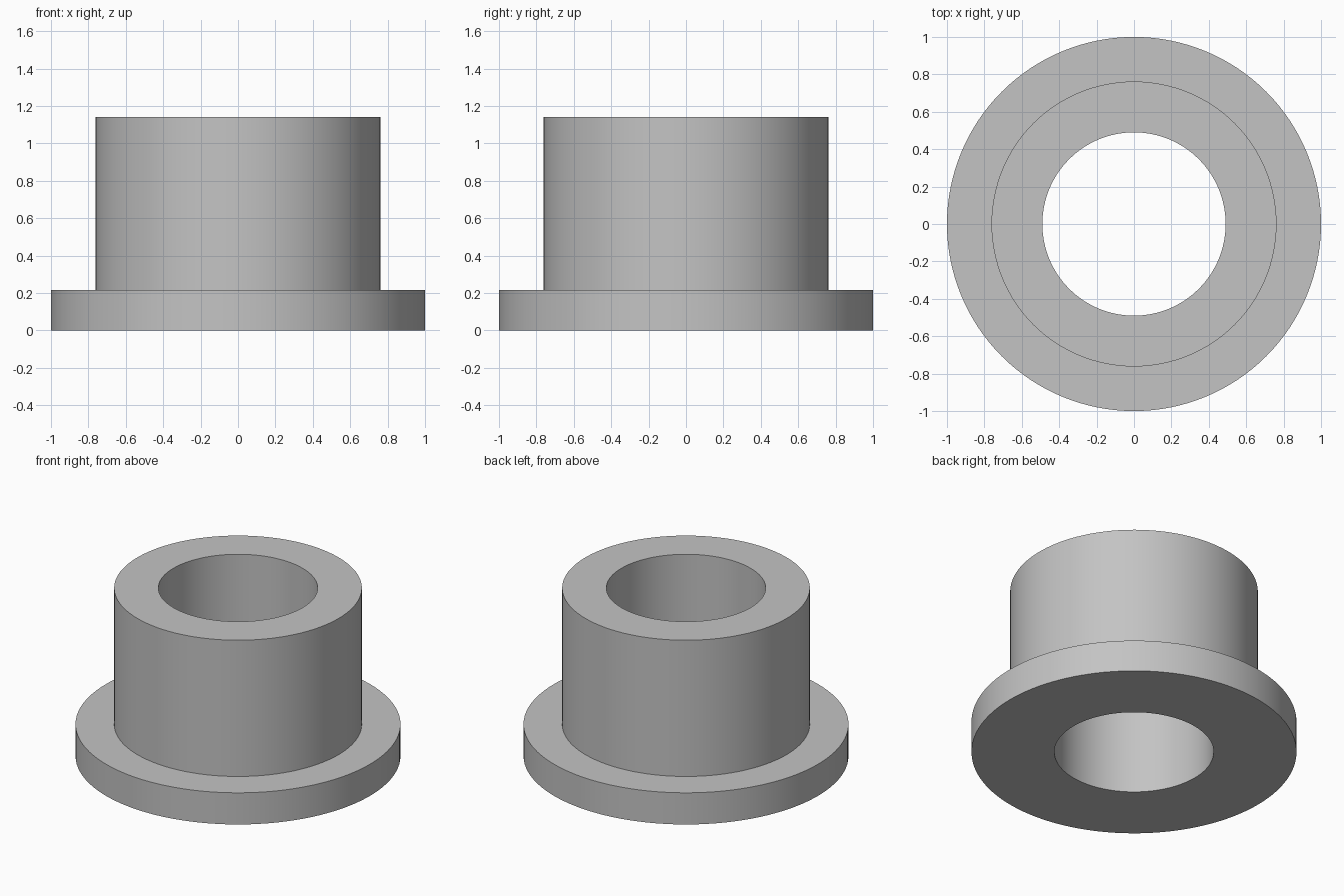
import bpy
import bmesh
import math

cube = bpy.data.objects.get("Cube")
if cube:
    bpy.data.objects.remove(cube, do_unlink=True)

SEGMENTS = 128
BORE_R, SLEEVE_R, FLANGE_R = 0.49, 0.762, 1.0
FLANGE_H, TOTAL_H = 0.215, 1.14

# Plain grey material
grey = bpy.data.materials.new("plain_grey")
grey.use_nodes = True
colour = (0.55, 0.55, 0.55, 1.0)
grey.diffuse_color = colour
grey.node_tree.nodes["Principled BSDF"].inputs["Base Color"].default_value = colour

# Flanged bushing: closed cross-section of flange, sleeve and bore
profile = [
    (BORE_R, 0), (FLANGE_R, 0), (FLANGE_R, FLANGE_H),
    (SLEEVE_R, FLANGE_H), (SLEEVE_R, TOTAL_H), (BORE_R, TOTAL_H),
]
bm = bmesh.new()
verts = [bm.verts.new((r, 0, z)) for r, z in profile]
edges = [bm.edges.new((v, verts[(i + 1) % len(verts)])) for i, v in enumerate(verts)]

# Revolve the section around the vertical axis
bmesh.ops.spin(bm, geom=verts + edges, cent=(0, 0, 0), axis=(0, 0, 1),
               angle=math.tau, steps=SEGMENTS, use_merge=True)
bmesh.ops.remove_doubles(bm, verts=bm.verts, dist=0.0001)
bmesh.ops.recalc_face_normals(bm, faces=bm.faces)

mesh = bpy.data.meshes.new("flanged_bushing")
bm.to_mesh(mesh)
bm.free()
mesh.materials.append(grey)
bushing = bpy.data.objects.new("flanged_bushing", mesh)
bpy.context.collection.objects.link(bushing)

# Smooth walls with sharp rims
bpy.ops.object.select_all(action="DESELECT")
bushing.select_set(True)
bpy.context.view_layer.objects.active = bushing
bpy.ops.object.shade_smooth_by_angle(angle=math.radians(30))
